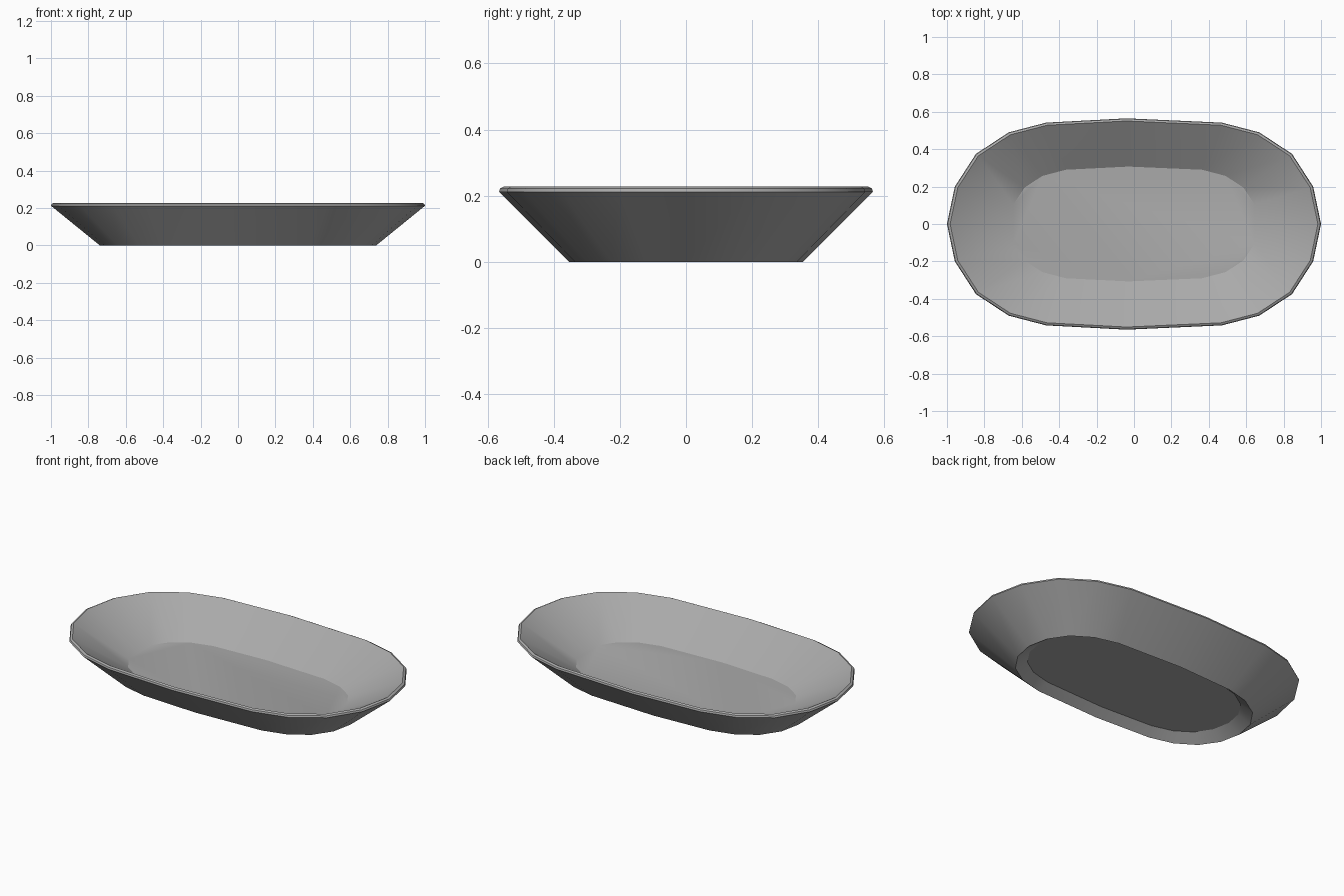
import bpy
import bmesh

cube = bpy.data.objects.get("Cube")
if cube:
    bpy.data.objects.remove(cube, do_unlink=True)

grey = bpy.data.materials.new("plain grey")
grey.use_nodes = True
colour = (0.4, 0.4, 0.4, 1)
grey.diffuse_color = colour
grey.node_tree.nodes["Principled BSDF"].inputs["Base Color"].default_value = colour

# One quarter of the rim and of the dish floor, from the end to the long side
RIM = [(1, 0), (.958, .2), (.845, .375), (.67, .49), (.47, .542)]
FLOOR = [(.665, 0), (.645, .105), (.585, .195), (.49, .257), (.365, .29)]


def full_loop(quarter, mid):
    """Mirror a quarter outline into a closed loop with a vertex mid long side."""
    back = quarter + [mid] + [(-x, y) for x, y in reversed(quarter)]
    front = [(x, -y) for x, y in reversed(back[1:-1])]
    return back + front


rim_loop = full_loop(RIM, (-.04, .565))
floor_loop = full_loop(FLOOR, (-.03, .307))

bm = bmesh.new()


def ring(tx, ty, z):
    """Outline blended from the rim (0) towards the floor (1) at a height."""
    return [bm.verts.new((a[0] + (b[0] - a[0]) * tx, a[1] + (b[1] - a[1]) * ty, z))
            for a, b in zip(rim_loop, floor_loop)]


# Cross-section: recessed underside, foot, outer wall, lip, inner wall, floor
section = [(1, 1, .045), (.78, .82, 0), (0, 0, .212), (.012, .012, .222),
           (.05, .055, .228), (1, 1, .06)]
rings = [ring(*s) for s in section]
for low, high in zip(rings, rings[1:]):
    for i in range(len(low)):
        j = (i + 1) % len(low)
        bm.faces.new((low[i], low[j], high[j], high[i]))
bm.faces.new(rings[0])
bm.faces.new(rings[-1])
bmesh.ops.recalc_face_normals(bm, faces=bm.faces)

mesh = bpy.data.meshes.new("oval_dish")
bm.to_mesh(mesh)
bm.free()
mesh.materials.append(grey)
dish = bpy.data.objects.new("oval_dish", mesh)
bpy.context.collection.objects.link(dish)

# Smooth walls with crisp lip and foot
bpy.ops.object.select_all(action="DESELECT")
dish.select_set(True)
bpy.context.view_layer.objects.active = dish
bpy.ops.object.shade_smooth_by_angle(angle=.5)
